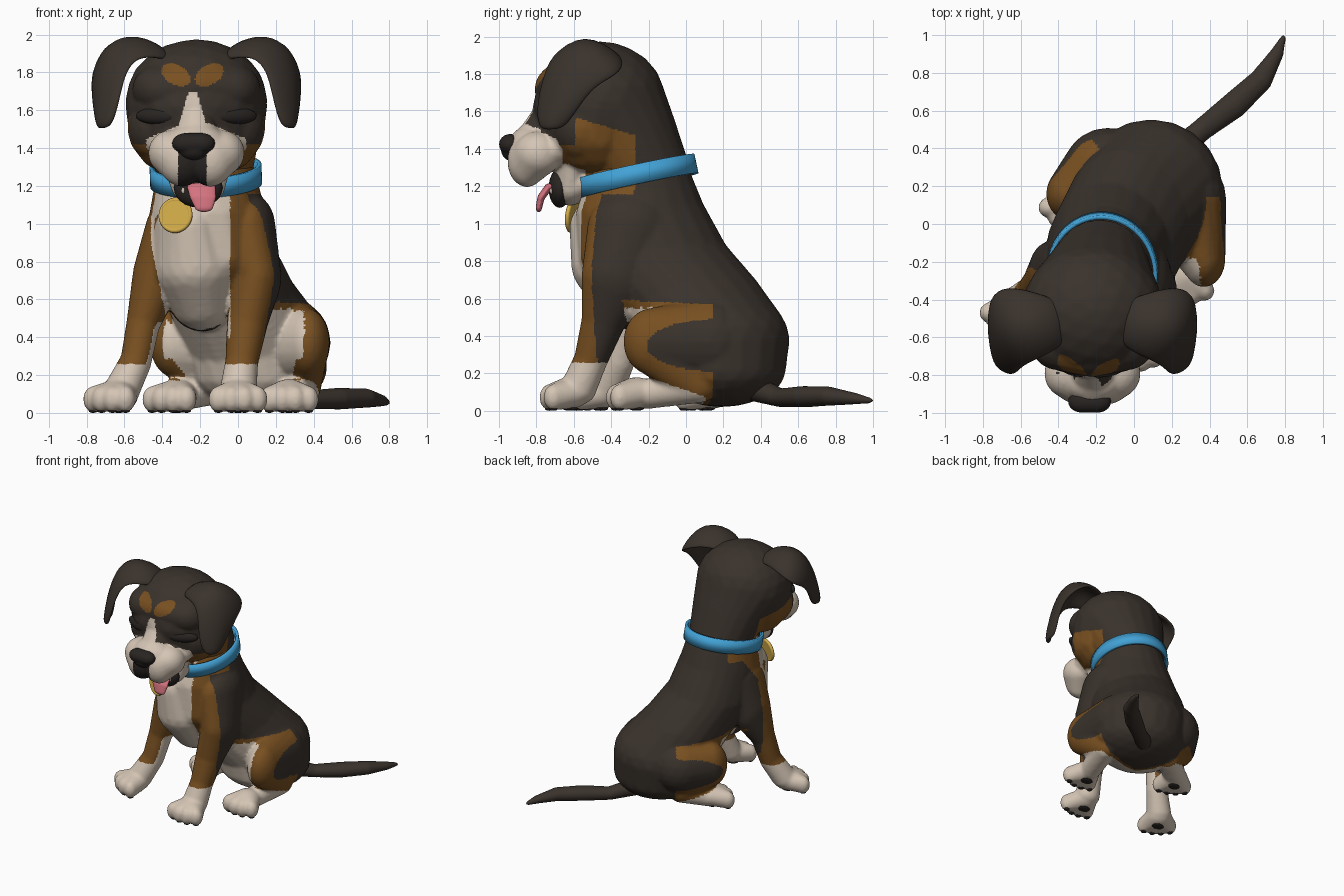
import bpy
import bmesh
import math
from mathutils import Vector

default_cube = bpy.data.objects.get("Cube")
if default_cube:
    bpy.data.objects.remove(default_cube, do_unlink=True)


def material(name, r, g, b):
    mat = bpy.data.materials.new(name)
    mat.use_nodes = True
    mat.diffuse_color = (r, g, b, 1)
    shader = mat.node_tree.nodes["Principled BSDF"]
    shader.inputs["Base Color"].default_value = (r, g, b, 1)
    shader.inputs["Roughness"].default_value = 0.8
    return mat


dark_fur = material("dark fur", 0.042, 0.032, 0.025)
brown_fur = material("brown fur", 0.19, 0.08, 0.015)
white_fur = material("cream fur", 0.66, 0.56, 0.46)
blue = material("collar blue", 0.055, 0.36, 0.67)
gold = material("tag gold", 0.66, 0.42, 0.07)
pink = material("tongue pink", 0.66, 0.17, 0.21)
black = material("nose black", 0.022, 0.018, 0.016)
FUR = (dark_fur, brown_fur, white_fur, black)
DARK, BROWN, WHITE, BLACK = range(4)

# Unit sphere reused by every rounded part
ball = bmesh.new()
bmesh.ops.create_icosphere(ball, subdivisions=3, radius=1)
BALL_VERTS = [tuple(v.co) for v in ball.verts]
BALL_FACES = [[v.index for v in f.verts] for f in ball.faces]
ball.free()


def add_object(name, verts, faces, mats):
    mesh = bpy.data.meshes.new(name)
    mesh.from_pydata(verts, [], faces)
    mesh.update()
    for mat in mats:
        mesh.materials.append(mat)
    ob = bpy.data.objects.new(name, mesh)
    bpy.context.scene.collection.objects.link(ob)
    mesh.shade_smooth()
    return ob


def ellipsoids(name, keys, mats):
    """Object made of ellipsoids, each key being centre and radii."""
    verts, faces = [], []
    for x, y, z, rx, ry, rz in keys:
        start = len(verts)
        verts += [(x + a * rx, y + b * ry, z + c * rz) for a, b, c in BALL_VERTS]
        faces += [[i + start for i in f] for f in BALL_FACES]
    return add_object(name, verts, faces, mats)


def sweep(chain, steps=8):
    """Fill in the ellipsoids between the keys of a chain."""
    keys = [chain[0]]
    for a, b in zip(chain, chain[1:]):
        for i in range(1, steps + 1):
            t = i / steps
            keys.append(tuple(p + (q - p) * t for p, q in zip(a, b)))
    return keys


def blend(name, chains, voxel, rounds, mats, rule=None):
    """Fuse chains into one smooth skin and colour its faces by a rule."""
    ob = ellipsoids(name, [k for c in chains for k in sweep(c)], [])
    remesh = ob.modifiers.new("fuse", "REMESH")
    remesh.mode = "VOXEL"
    remesh.voxel_size = voxel
    relax = ob.modifiers.new("relax", "SMOOTH")
    relax.factor, relax.iterations = 0.5, rounds
    graph = bpy.context.evaluated_depsgraph_get()
    mesh = bpy.data.meshes.new_from_object(ob.evaluated_get(graph))
    ob.modifiers.clear()
    old, ob.data = ob.data, mesh
    bpy.data.meshes.remove(old)
    mesh.name = name
    mesh.materials.clear()
    for mat in mats:
        mesh.materials.append(mat)
    if rule:
        for face in mesh.polygons:
            face.material_index = rule(face.center, face.normal)
    mesh.shade_smooth()


# Paws: rounded base with four toes, and pads underneath
def paw(x, y, aim):
    fwd = Vector((math.sin(aim), -math.cos(aim)))
    side = Vector((math.cos(aim), math.sin(aim)))
    base = (x, y, 0.095, 0.105, 0.11, 0.085)
    chains, pads = [], [(x, y, 0.012, 0.05, 0.04, 0.012)]
    for k in (-1.5, -0.5, 0.5, 1.5):
        reach = 0.122 - 0.022 * abs(k)
        tx, ty = Vector((x, y)) + fwd * reach + side * k * 0.069
        chains.append([base, (tx, ty, 0.072, 0.053, 0.053, 0.07)])
        pads.append((tx, ty, 0.011, 0.024, 0.024, 0.011))
    ellipsoids("paw_pads", pads, [black])
    return chains


# Body: torso, chest, shoulders, legs and paws in one skin
torso = [(-0.17, -0.25, 1.28, 0.26, 0.27, 0.12), (-0.16, -0.24, 1.05, 0.31, 0.35, 0.2),
         (-0.13, -0.17, 0.82, 0.34, 0.41, 0.2), (-0.03, 0.02, 0.6, 0.35, 0.4, 0.22),
         (0.09, 0.18, 0.38, 0.38, 0.375, 0.28), (0.11, 0.19, 0.22, 0.36, 0.345, 0.2)]
chest = [(-0.25, -0.34, 0.98, 0.2, 0.285, 0.2), (-0.22, -0.33, 0.78, 0.24, 0.285, 0.22),
         (-0.19, -0.27, 0.61, 0.18, 0.22, 0.18)]
left_front = [(0.05, -0.3, 0.97, 0.15, 0.23, 0.2), (0.1, -0.37, 0.72, 0.13, 0.19, 0.2),
              (0.05, -0.44, 0.48, 0.11, 0.12, 0.1), (0.02, -0.51, 0.27, 0.088, 0.09, 0.09),
              (0.0, -0.58, 0.11, 0.1, 0.1, 0.08)]
right_front = [(-0.37, -0.25, 0.92, 0.13, 0.2, 0.2), (-0.44, -0.26, 0.7, 0.12, 0.17, 0.2),
               (-0.5, -0.31, 0.48, 0.09, 0.1, 0.1), (-0.54, -0.36, 0.27, 0.083, 0.088, 0.09),
               (-0.62, -0.43, 0.11, 0.1, 0.1, 0.08)]
left_hind = [(0.26, 0.12, 0.37, 0.23, 0.26, 0.24), (0.37, -0.18, 0.37, 0.115, 0.155, 0.18),
             (0.35, 0.06, 0.14, 0.09, 0.12, 0.1), (0.28, -0.2, 0.09, 0.085, 0.1, 0.08)]
right_hind = [(-0.14, 0.27, 0.37, 0.24, 0.24, 0.23), (-0.345, 0.16, 0.37, 0.12, 0.14, 0.18),
              (-0.14, 0.26, 0.14, 0.1, 0.1, 0.1), (-0.31, 0.14, 0.09, 0.09, 0.09, 0.08)]


def body_colour(p, n):
    x, y, z = p
    front_leg = z < 0.6 and y < -0.28 - 0.3 * x
    if z > 0.6 or front_leg:
        if -0.46 + 0.2 * max(0, 0.9 - z) < x < -0.04 and z > 0.4 and n.y < -0.25 and y < -0.2:
            return WHITE
        inward = n.x if x < -0.25 else -n.x
        if front_leg and (z < 0.26 or (inward > 0.75 and z < 0.48 and x < -0.25)):
            return WHITE
        flare = 0.14 * min(1, max(0, (z - 0.98) / 0.18)) if x < -0.25 else 0
        if y + 0.37 * x < -0.435 + flare or (z > 1.16 and y + 0.5 * x < -0.22):
            return BROWN
        return DARK
    # Hindquarters, measured along and across each leg's own direction
    if (x - 0.08) * 0.88 - (y - 0.12) * 0.47 > 0:
        fwd = (x - 0.3) * 0.1 - (y - 0.1)
        across = (x - 0.3) + (y - 0.1) * 0.1
        outward = n.x + n.y * 0.1
    else:
        fwd = (x + 0.12) * -0.75 - (y - 0.28) * 0.65
        across = (y - 0.28) * 0.75 - (x + 0.12) * 0.65
        outward = n.y * 0.75 - n.x * 0.65
    if fwd > 0.0 and z < 0.07 + 0.35 * fwd:
        return WHITE
    if z < 0.55 and fwd > 0.05 and across < -0.035:
        return WHITE
    if z < 0.55 and outward < -0.32 and fwd > -0.15 and n.z > -0.4:
        return WHITE
    inside = ((fwd + 0.05) / 0.38) ** 2 + ((z - 0.35) / 0.14) ** 2 < 1
    if fwd > -0.03 and z < 0.57 + 0.05 * fwd and not inside:
        return BROWN
    return DARK


body = [torso, chest, left_front, right_front, left_hind, right_hind]
body += paw(0.0, -0.62, 0) + paw(-0.63, -0.455, -0.6)
body += paw(0.27, -0.265, 0) + paw(-0.32, 0.115, -0.5)
blend("body", body, 0.0125, 5, FUR, body_colour)

# Tail lying on the ground
tail = [(0.2, 0.36, 0.12, 0.07, 0.07, 0.07), (0.36, 0.5, 0.07, 0.06, 0.06, 0.05),
        (0.53, 0.63, 0.075, 0.072, 0.072, 0.058), (0.67, 0.76, 0.078, 0.062, 0.062, 0.052),
        (0.755, 0.9, 0.065, 0.037, 0.037, 0.032), (0.79, 0.985, 0.055, 0.016, 0.016, 0.016)]
blend("tail", [tail], 0.01, 5, [dark_fur])

# Head: neck, skull, cheeks, muzzle, jowls, brows and lower jaw in one skin
MID = -0.22
neck = [(-0.18, -0.25, 1.3, 0.265, 0.275, 0.1), (-0.2, -0.36, 1.5, 0.32, 0.315, 0.2),
        (MID, -0.46, 1.65, 0.375, 0.352, 0.325)]
cheeks = [(MID, -0.47, 1.62, 0.375, 0.35, 0.28), (MID, -0.5, 1.45, 0.355, 0.28, 0.16),
          (MID, -0.48, 1.37, 0.3, 0.24, 0.12)]
muzzle = [(MID, -0.69, 1.4, 0.245, 0.14, 0.12), (MID, -0.83, 1.4, 0.17, 0.12, 0.13)]
bridge = [(MID, -0.72, 1.58, 0.08, 0.09, 0.12), (MID, -0.79, 1.47, 0.12, 0.11, 0.09),
          (MID, -0.86, 1.425, 0.12, 0.09, 0.085)]
jaw = [(-0.21, -0.5, 1.24, 0.15, 0.1, 0.1), (-0.21, -0.62, 1.2, 0.145, 0.085, 0.105)]
head = [neck, cheeks, muzzle, bridge, jaw, [jaw[-1], (MID, -0.6, 1.36, 0.2, 0.1, 0.08)]]
for s in (-1, 1):
    head.append([(MID + s * 0.135, -0.79, 1.375, 0.12, 0.13, 0.12),
                 (MID + s * 0.075, -0.85, 1.335, 0.12, 0.105, 0.14)])
    head.append([(MID, -0.63, 1.72, 0.2, 0.18, 0.15),
                 (MID + s * 0.18, -0.6, 1.71, 0.16, 0.175, 0.14)])
    head.append([(MID + s * 0.2, -0.55, 1.51, 0.165, 0.165, 0.18)])


def head_colour(p, n):
    x, y, z = abs(p.x - MID), p.y, p.z
    centre = abs(p.x + 0.24)
    # Cleft under the nose
    if centre < 0.075 and y < -0.82 and 1.1 < z < 1.4:
        return BLACK
    # Muzzle, blaze and lower jaw
    if y < -0.66 and z < 1.53 - 0.42 * max(0, x - 0.07) and x < 0.265:
        return WHITE
    if y < -0.6 and z < 1.7 and centre < 0.02 + 0.3 * (1.7 - z):
        return WHITE
    if z < 1.32 and y < -0.54 and x < 0.2:
        return WHITE
    # Brow spots
    u, w = centre - 0.088, z - 1.787
    if y < -0.5 and ((0.87 * u + 0.5 * w) / 0.083) ** 2 + ((0.87 * w - 0.5 * u) / 0.052) ** 2 < 1:
        return BROWN
    # Cheek patches
    if x > 0.15 and y < -0.27 and (z < 1.42 or (y > -0.59 and z < 1.57 - 0.3 * (y + 0.6))):
        return BROWN
    return DARK


blend("head", head, 0.0095, 9, FUR, head_colour)

# Nose, open mouth and lower teeth
nose = [(-0.235 + s * 0.04, -0.94, 1.425, 0.075, 0.06, 0.055) for s in (-1, 1)]
blend("nose", [nose, [(-0.235, -0.935, 1.4, 0.085, 0.055, 0.065)]], 0.008, 5, [black])
ellipsoids("mouth", [(-0.21, -0.675, 1.19, 0.13, 0.06, 0.105)], [black])
ellipsoids("teeth", [(-0.21 + s * 0.08, -0.72, 1.175, 0.009, 0.009, 0.016) for s in (-1, 1)],
           [white_fur])
tongue = [(-0.195, -0.68, 1.21, 0.06, 0.03, 0.02), (-0.195, -0.735, 1.195, 0.078, 0.022, 0.02),
          (-0.185, -0.775, 1.14, 0.072, 0.02, 0.02), (-0.18, -0.787, 1.085, 0.05, 0.017, 0.024)]
blend("tongue", [tongue], 0.007, 3, [pink])

# Squinting eyes
for s in (-1, 1):
    eye = ellipsoids("eye", [(0, 0, 0, 0.125, 0.04, 0.045)], [black])
    eye.location = (MID + s * 0.205, -0.725, 1.57)
    eye.rotation_euler.z = s * 0.42

# Ears: folded flaps; each row has outward, depth and height of its front and
# back edges, and the rise of its middle
EAR = [(0.13, 0.13, -0.62, -0.42, 1.86, 1.86, 0.06), (0.22, 0.28, -0.69, -0.36, 1.88, 1.9, 0.12),
       (0.31, 0.43, -0.73, -0.32, 1.87, 1.86, 0.16), (0.365, 0.535, -0.76, -0.35, 1.8, 1.79, 0.17),
       (0.395, 0.55, -0.79, -0.48, 1.69, 1.74, 0.08), (0.42, 0.535, -0.8, -0.57, 1.59, 1.62, 0.02),
       (0.455, 0.5, -0.78, -0.65, 1.5, 1.5, 0)]
for s, name in ((1, "left_ear"), (-1, "right_ear")):
    verts, faces = [], []
    for out_f, out_b, front, back, low_f, low_b, rise in EAR:
        verts += [(MID + s * out_f, front, low_f),
                  (MID + s * ((out_f + out_b) / 2 + 0.045), (front + back) / 2 - 0.02,
                   (low_f + low_b) / 2 + rise),
                  (MID + s * out_b, back, low_b)]
    for r in range(len(EAR) - 1):
        for c in range(2):
            a = r * 3 + c
            quad = [a, a + 1, a + 4, a + 3]
            faces.append(quad if s > 0 else quad[::-1])
    ear = add_object(name, verts, faces, [dark_fur])
    thick = ear.modifiers.new("thickness", "SOLIDIFY")
    thick.thickness, thick.offset = 0.045, 0
    rounding = ear.modifiers.new("rounding", "SUBSURF")
    rounding.levels = rounding.render_levels = 2

# Collar band, tilted down to the front
bpy.ops.mesh.primitive_cylinder_add(vertices=64, radius=1, depth=0.105, end_fill_type="NOTHING",
                                    location=(-0.17, -0.26, 1.255), rotation=(0.21, -0.04, 0))
collar = bpy.context.object
collar.name = "collar"
collar.scale = (0.285, 0.312, 1)
bpy.ops.object.transform_apply(location=False, rotation=False, scale=True)
collar.data.materials.append(blue)
band = collar.modifiers.new("thickness", "SOLIDIFY")
band.thickness, band.offset = 0.022, 0
bpy.ops.object.shade_smooth_by_angle()

# Round tag with a raised rim
place = dict(location=(-0.33, -0.605, 1.045), rotation=(1.45, 0, -0.35))
bpy.ops.mesh.primitive_cylinder_add(vertices=40, radius=0.085, depth=0.022, **place)
bpy.context.object.name = "tag"
bpy.context.object.data.materials.append(gold)
bpy.ops.object.shade_smooth_by_angle()
bpy.ops.mesh.primitive_torus_add(major_radius=0.082, minor_radius=0.013, major_segments=40,
                                 minor_segments=10, **place)
bpy.context.object.name = "tag_rim"
bpy.context.object.data.materials.append(gold)
bpy.context.object.data.shade_smooth()
